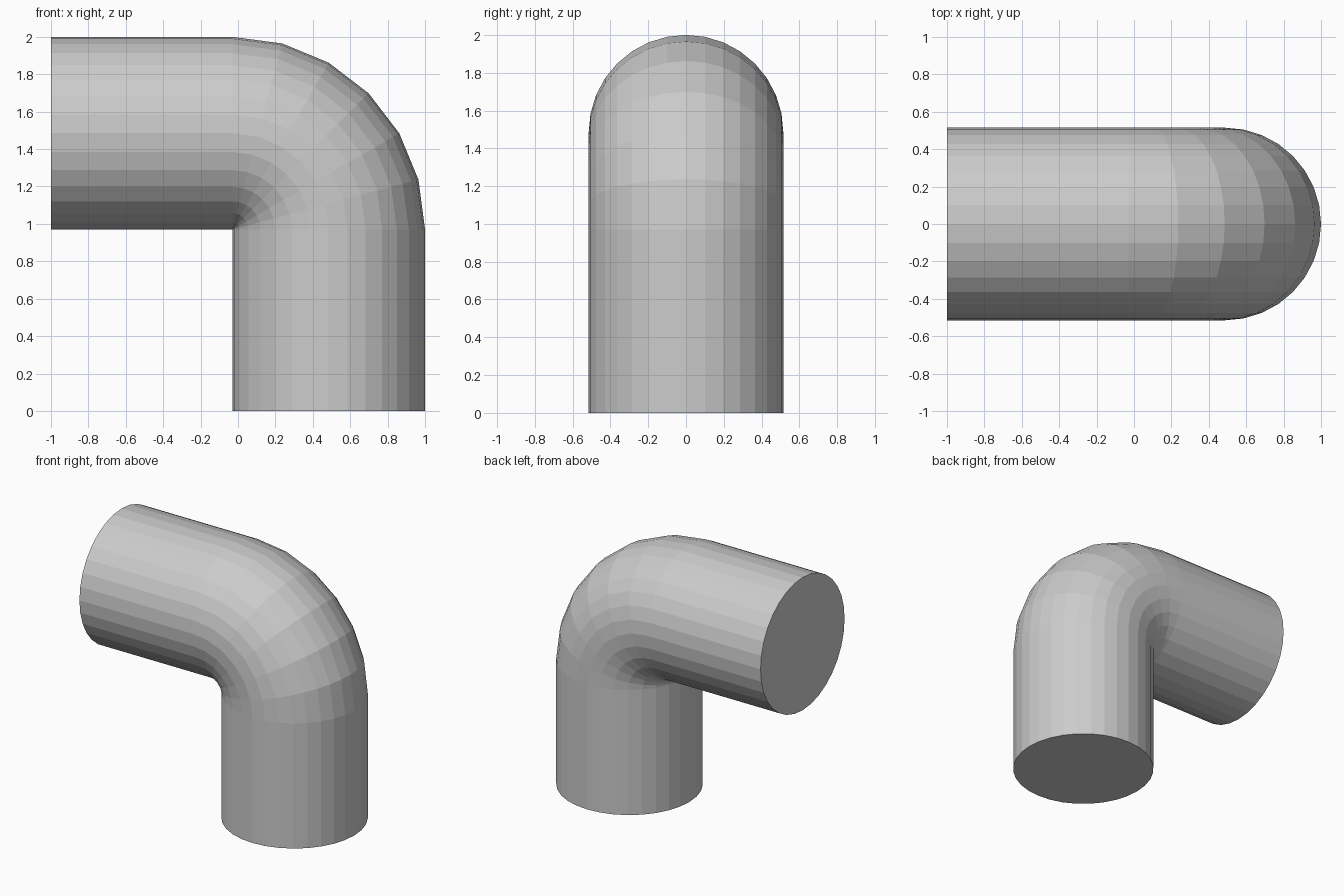
import bpy, bmesh
from math import sin, cos, pi

if "Cube" in bpy.data.objects:
    bpy.data.objects.remove(bpy.data.objects["Cube"])

SIDES, STEPS = 32, 6
R = 0.515                  # pipe radius, also the bend radius
CX, CZ = -0.03, 0.97       # bend centre, on the inner corner


def ring(bm, a, dx=0.0, dz=0.0):
    """Circle of the pipe at bend angle a (0 = vertical leg, pi/2 = horizontal leg)."""
    verts = []
    for i in range(SIDES):
        t = 2 * pi * i / SIDES
        d = R + R * cos(t)
        verts.append(bm.verts.new((CX + d * cos(a) + dx, R * sin(t), CZ + d * sin(a) + dz)))
    return verts


bm = bmesh.new()

# Straight lower leg, stepped bend, straight horizontal leg
rings = [ring(bm, 0, dz=-CZ)]
rings += [ring(bm, pi / 2 * k / STEPS) for k in range(STEPS + 1)]
rings.append(ring(bm, pi / 2, dx=-1 - CX))
for a, b in zip(rings, rings[1:]):
    for i in range(SIDES):
        j = (i + 1) % SIDES
        bm.faces.new((a[i], a[j], b[j], b[i]))

# Flat end caps
bm.faces.new(rings[0])
bm.faces.new(rings[-1])

# Merge the pinched inner corner
bmesh.ops.remove_doubles(bm, verts=bm.verts, dist=1e-4)
bmesh.ops.recalc_face_normals(bm, faces=bm.faces)

mesh = bpy.data.meshes.new("pipe_elbow")
bm.to_mesh(mesh)
bm.free()
bpy.context.collection.objects.link(bpy.data.objects.new("pipe_elbow", mesh))
